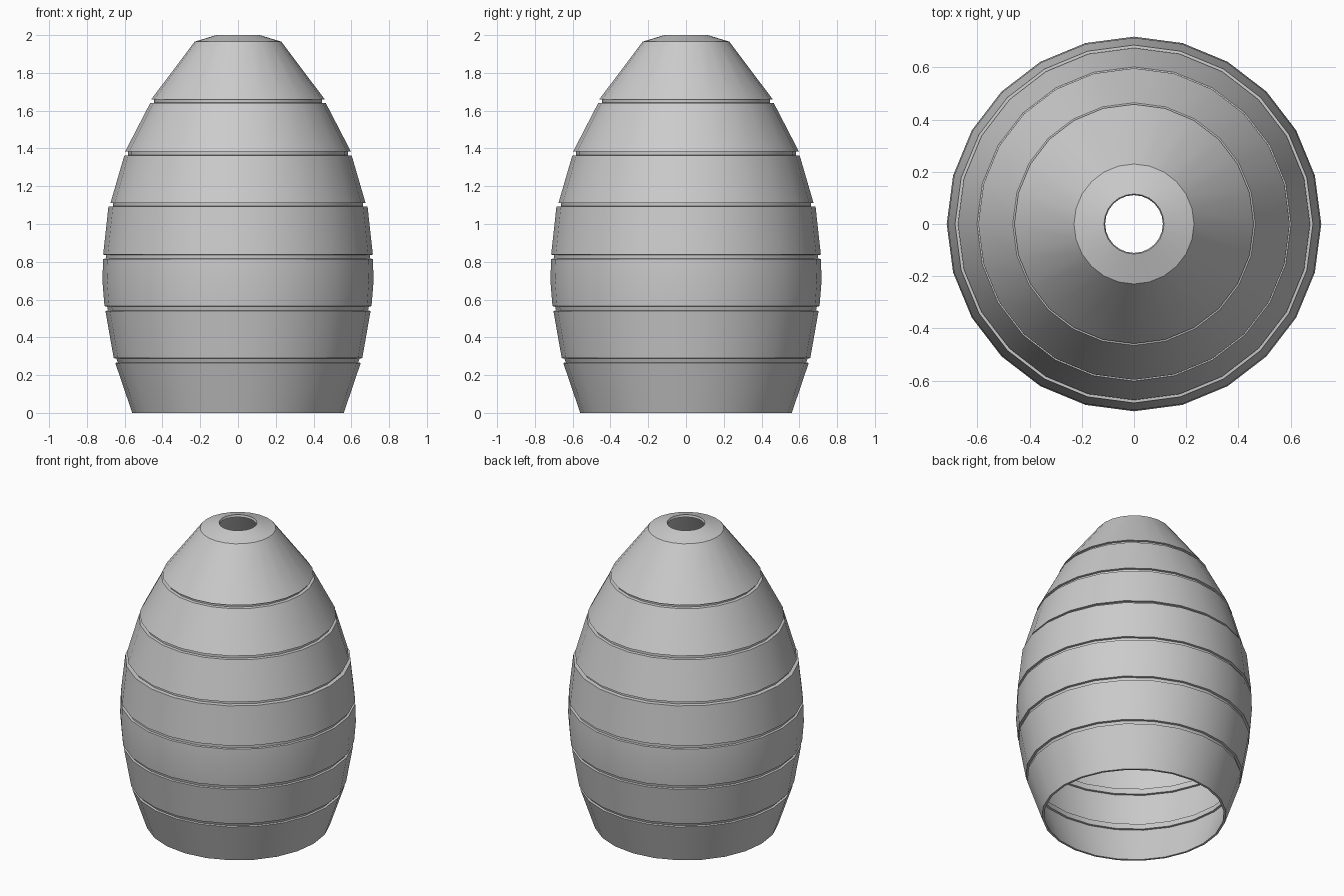
import bpy, bmesh
from math import sin, cos, tau, radians

cube = bpy.data.objects.get("Cube")
if cube:
    bpy.data.objects.remove(cube, do_unlink=True)

SIDES = 24
WALL = 0.015
GROOVE = 0.014

grey = bpy.data.materials.new("light_grey")
grey.use_nodes = True
colour = (0.6, 0.6, 0.6, 1)
grey.diffuse_color = colour
grey.node_tree.nodes["Principled BSDF"].inputs["Base Color"].default_value = colour

# Each band of the shade: (radius, height) from its lower to its upper edge
bands = [
    [(0.56, 0.0), (0.65, 0.265)],
    [(0.658, 0.29), (0.702, 0.54)],
    [(0.707, 0.565), (0.718, 0.7), (0.714, 0.815)],
    [(0.714, 0.838), (0.686, 1.092)],
    [(0.675, 1.112), (0.602, 1.362)],
    [(0.597, 1.385), (0.465, 1.64)],
    [(0.459, 1.66), (0.23, 1.965), (0.115, 2.0)],
]

# Outer profile, with a shallow groove between neighbouring bands
profile = []
for i, band in enumerate(bands):
    if i:
        r, z = band[0]
        profile.append((r - GROOVE, z - 0.002))
    profile += band
    if i < len(bands) - 1:
        r, z = band[-1]
        profile.append((min(r, bands[i + 1][0][0]) - GROOVE, z + 0.002))

# Spin the profile into an open shell
bm = bmesh.new()
rings = [[bm.verts.new((r * cos(tau * k / SIDES), r * sin(tau * k / SIDES), z))
          for k in range(SIDES)] for r, z in profile]
for low, high in zip(rings, rings[1:]):
    for k in range(SIDES):
        n = (k + 1) % SIDES
        bm.faces.new((low[k], low[n], high[n], high[k]))
mesh = bpy.data.meshes.new("lamp_shade")
bm.to_mesh(mesh)
bm.free()
mesh.materials.append(grey)
shade = bpy.data.objects.new("lamp_shade", mesh)
bpy.context.collection.objects.link(shade)

# Smooth around, sharp at the grooves and rims
bpy.ops.object.select_all(action='DESELECT')
shade.select_set(True)
bpy.context.view_layer.objects.active = shade

# Wall thickness grows inwards, leaving both ends open
solid = shade.modifiers.new("wall", 'SOLIDIFY')
solid.thickness = WALL
solid.offset = -1
bpy.ops.object.modifier_apply(modifier=solid.name)

# Keep the bottom rim flat on the ground
for v in shade.data.vertices:
    if v.co.z < 0.03:
        v.co.z = 0.0
bpy.ops.object.shade_smooth_by_angle(angle=radians(30))
